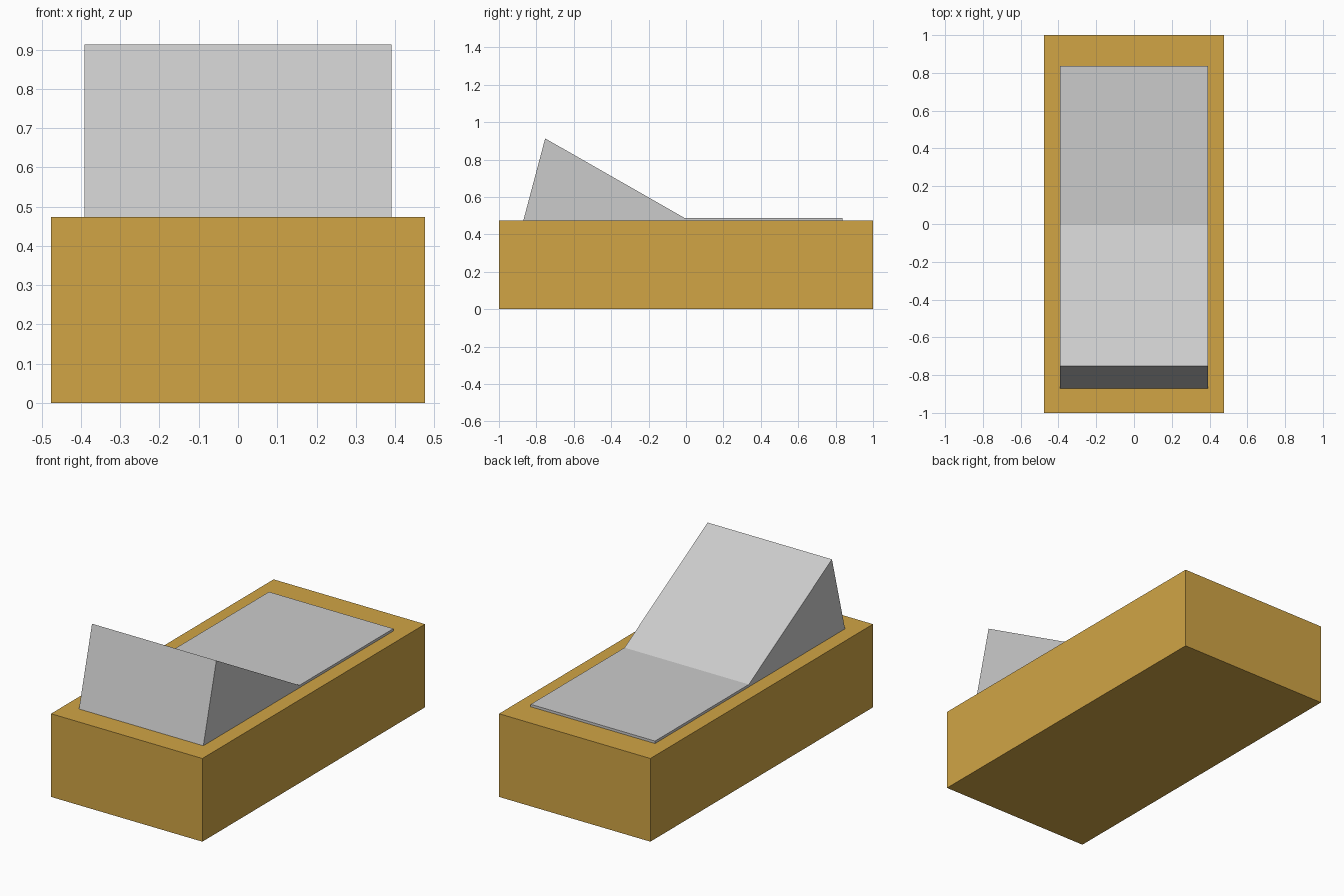
import bpy
import bmesh

if "Cube" in bpy.data.objects:
    bpy.data.objects.remove(bpy.data.objects["Cube"])


def extrude_profile(name, profile, half_width):
    """Extrude a closed (y, z) profile symmetrically along x."""
    bm = bmesh.new()
    face = bm.faces.new([bm.verts.new((-half_width, y, z)) for y, z in profile])
    result = bmesh.ops.extrude_face_region(bm, geom=[face])
    moved = [g for g in result["geom"] if isinstance(g, bmesh.types.BMVert)]
    bmesh.ops.translate(bm, verts=moved, vec=(2 * half_width, 0, 0))
    bmesh.ops.recalc_face_normals(bm, faces=bm.faces)
    mesh = bpy.data.meshes.new(name)
    bm.to_mesh(mesh)
    bm.free()
    obj = bpy.data.objects.new(name, mesh)
    bpy.context.collection.objects.link(obj)
    return obj


TOP = 0.473

# Ochre base block
base = extrude_profile("base", [(-1, 0), (1, 0), (1, TOP), (-1, TOP)], 0.476)
ochre = bpy.data.materials.new("ochre")
ochre.diffuse_color = (0.638, 0.376, 0.060, 1)
ochre.use_nodes = True
ochre.node_tree.nodes["Principled BSDF"].inputs["Base Color"].default_value = ochre.diffuse_color
base.data.materials.append(ochre)

# Grey pad with raised wedge backrest
extrude_profile("reclining_pad", [
    (-0.87, TOP), (-0.753, 0.913), (-0.006, 0.487), (0.837, 0.487), (0.837, TOP),
], 0.391)
